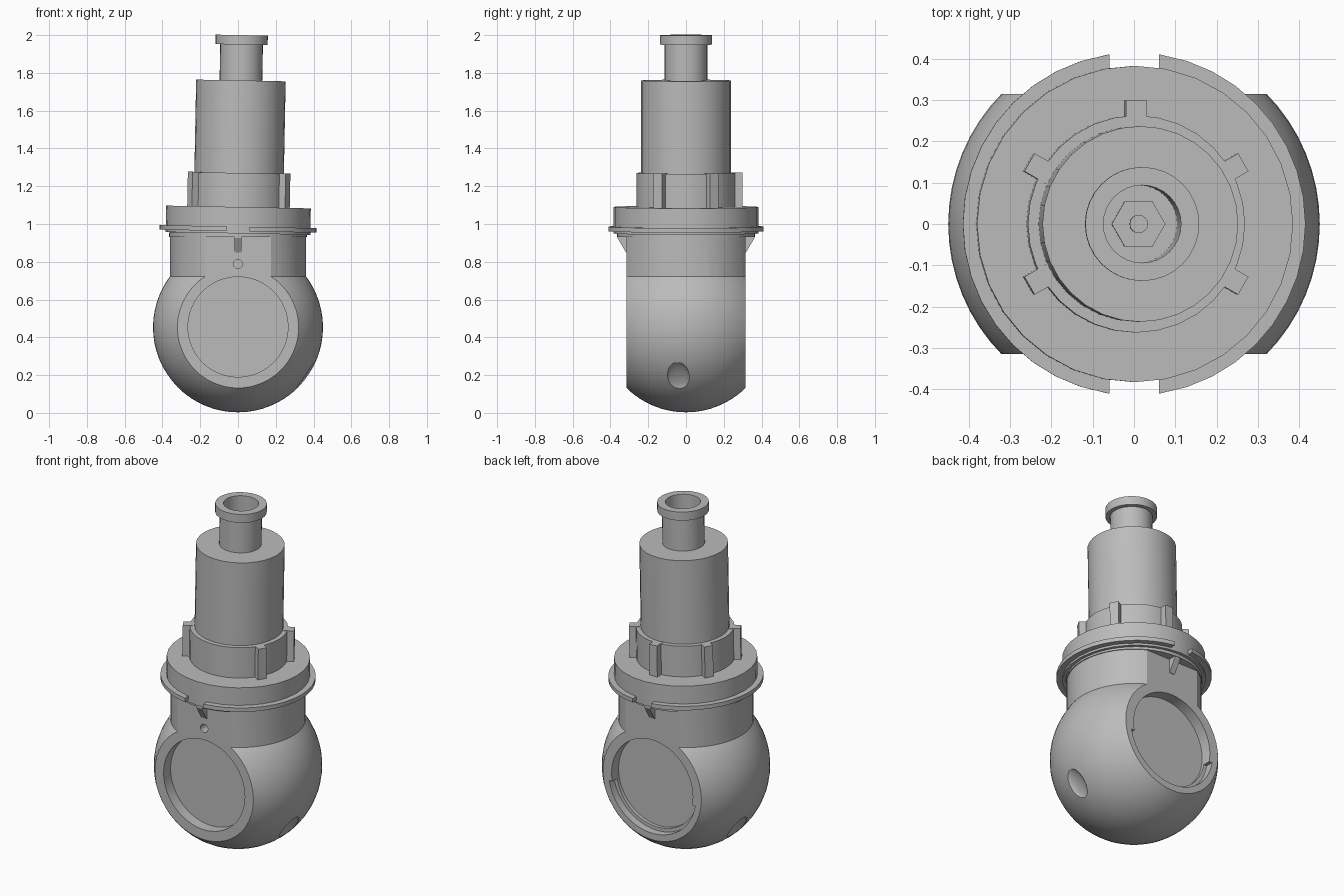
import bpy, bmesh
from math import sin, cos, pi, radians
from mathutils import Matrix, Vector

if "Cube" in bpy.data.objects:
    bpy.data.objects.remove(bpy.data.objects["Cube"])

grey = bpy.data.materials.new("plain_grey")
grey.use_nodes = True
COLOR = (0.5, 0.5, 0.5, 1)
grey.diffuse_color = COLOR
grey.node_tree.nodes["Principled BSDF"].inputs["Base Color"].default_value = COLOR

TILT = (Matrix.Translation((0, 0, 0.96)) @ Matrix.Rotation(radians(1.1), 4, "Y")
        @ Matrix.Translation((0, 0, -0.96)))
UPRIGHT = Matrix.Rotation(pi / 2, 4, "X")   # local xy -> world xz, local z -> -y


def finish(bm, name, matrix=None):
    if matrix is not None:
        bm.transform(matrix)
    bmesh.ops.recalc_face_normals(bm, faces=bm.faces)
    mesh = bpy.data.meshes.new(name)
    bm.to_mesh(mesh)
    bm.free()
    mesh.materials.append(grey)
    obj = bpy.data.objects.new(name, mesh)
    bpy.context.collection.objects.link(obj)
    return obj


def circle(r, n=48, start=0, end=2 * pi):
    full = abs(end - start - 2 * pi) < 0.001
    steps = n if full else n - 1
    return [(r * cos(start + (end - start) * i / steps),
             r * sin(start + (end - start) * i / steps)) for i in range(n)]


def prism(name, points, z0, z1, matrix=None):
    bm = bmesh.new()
    face = bm.faces.new([bm.verts.new((x, y, z0)) for x, y in points])
    up = bmesh.ops.extrude_face_region(bm, geom=[face])
    verts = [g for g in up["geom"] if isinstance(g, bmesh.types.BMVert)]
    bmesh.ops.translate(bm, verts=verts, vec=(0, 0, z1 - z0))
    if not any(len(f.verts) == len(points) and f.normal.z and
               abs(f.calc_center_median().z - z0) < 1e-6 for f in bm.faces):
        bm.faces.new([v for v in bm.verts if v not in verts])
    return finish(bm, name, matrix)


def box(name, low, high, matrix=None):
    x0, y0, z0 = low
    x1, y1, z1 = high
    return prism(name, [(x0, y0), (x1, y0), (x1, y1), (x0, y1)], z0, z1, matrix)


def ball(name, r, matrix, u=64, v=32):
    bm = bmesh.new()
    bmesh.ops.create_uvsphere(bm, u_segments=u, v_segments=v, radius=r)
    return finish(bm, name, matrix)


def lathe(name, profile, n=32, matrix=TILT):
    bm = bmesh.new()
    verts = [bm.verts.new((r, 0, z)) for r, z in profile]
    edges = [bm.edges.new(pair) for pair in zip(verts, verts[1:])]
    bmesh.ops.spin(bm, geom=verts + edges, axis=(0, 0, 1), cent=(0, 0, 0),
                   angle=2 * pi, steps=n, use_duplicate=False)
    bmesh.ops.remove_doubles(bm, verts=bm.verts, dist=0.0002)
    return finish(bm, name, matrix)


def combine(obj, other, operation):
    mod = obj.modifiers.new("cut", "BOOLEAN")
    mod.operation, mod.object, mod.solver = operation, other, "EXACT"
    graph = bpy.context.evaluated_depsgraph_get()
    mesh = bpy.data.meshes.new_from_object(obj.evaluated_get(graph))
    obj.modifiers.clear()
    obj.data = mesh
    bpy.data.objects.remove(other)


# Ball housing with its neck, flattened front and back
housing = ball("ball_housing", 0.45, Matrix.Translation((0, 0, 0.453)))
combine(housing, prism("neck", circle(0.36, 64), 0.5, 0.965), "UNION")
combine(housing, box("slab", (-1, -0.315, -1), (1, 0.315, 2)), "INTERSECT")

# Round recesses, the wider lower step at the back, and the small front hole
RAISED = Matrix.Translation((0, 0, 0.455)) @ UPRIGHT
combine(housing, prism("front_recess", circle(0.265), 0.25, 0.4, RAISED), "DIFFERENCE")
combine(housing, prism("back_recess", circle(0.265), -0.4, -0.25, RAISED), "DIFFERENCE")
step = circle(0.285, 28, radians(190), radians(350))
combine(housing, prism("back_step", step, -0.4, -0.27, RAISED), "DIFFERENCE")
pin_hole = Matrix.Translation((0, 0, 0.788)) @ UPRIGHT
combine(housing, prism("pin_hole", circle(0.024, 20), 0.26, 0.4, pin_hole), "DIFFERENCE")

# Shallow oval dents low on both sides
for side in (1, -1):
    out = Vector((0.36, -0.04, -0.255)).normalized()
    place = (Matrix.Rotation(0 if side > 0 else pi, 4, "Z")
             @ Matrix.Translation(Vector((0, 0, 0.453)) + out * 0.45)
             @ out.to_track_quat("X", "Z").to_matrix().to_4x4()
             @ Matrix.Diagonal((0.022, 0.06, 0.092, 1)))
    combine(housing, ball("dent", 1, place, 32, 16), "DIFFERENCE")

# Thin shelf under the flange with a triangular rib front and back
prism("neck_shelf", circle(0.365), 0.932, 0.955)
for label, sign in (("front", -1), ("back", 1)):
    rib = Matrix(((0, 0, 1, 0), (sign, 0, 0, 0), (0, 1, 0, 0), (0, 0, 0, 1)))
    prism(label + "_rib", [(0.30, 0.85), (0.318, 0.85), (0.362, 0.925),
                           (0.362, 0.94), (0.30, 0.94)], -0.018, 0.018, rib)

# Flange and its rim, split at front and back
lathe("flange", [(0, 0.95), (0.383, 0.95), (0.383, 1.09), (0, 1.09)])
rim = prism("flange_rim", circle(0.415, 40), 0.962, 0.986)
combine(rim, box("gap", (-0.06, -1, 0.9), (0.06, 1, 1.1)), "DIFFERENCE")
rim.data.transform(TILT)

# Collar with five grip tabs
lathe("collar", [(0, 1.08), (0.263, 1.08), (0.263, 1.27), (0, 1.27)])
for i, angle in enumerate((-30, 30, 90, 150, 210)):
    box(f"collar_tab_{i + 1}", (0.24, -0.025, 1.08), (0.299, 0.025, 1.272),
        TILT @ Matrix.Rotation(radians(angle), 4, "Z"))

# Upper barrel and hollow spout
lathe("barrel_and_spout", [(0, 1.26), (0.237, 1.26), (0.237, 1.76), (0.113, 1.76),
                           (0.113, 1.95), (0.138, 1.95), (0.138, 2.0), (0.094, 2.0),
                           (0.094, 1.5), (0, 1.5)])

# Nut and pin at the bottom of the bore
prism("inner_nut", circle(0.065, 6), 1.49, 1.54, TILT)
prism("inner_pin", circle(0.022, 16), 1.53, 1.57, TILT)

# Smooth the round surfaces, keep hard edges
bpy.ops.object.select_all(action="DESELECT")
for obj in bpy.context.collection.objects:
    if obj.type == "MESH" and grey.name in obj.data.materials:
        obj.select_set(True)
        bpy.context.view_layer.objects.active = obj
bpy.ops.object.shade_smooth_by_angle(angle=radians(30))
